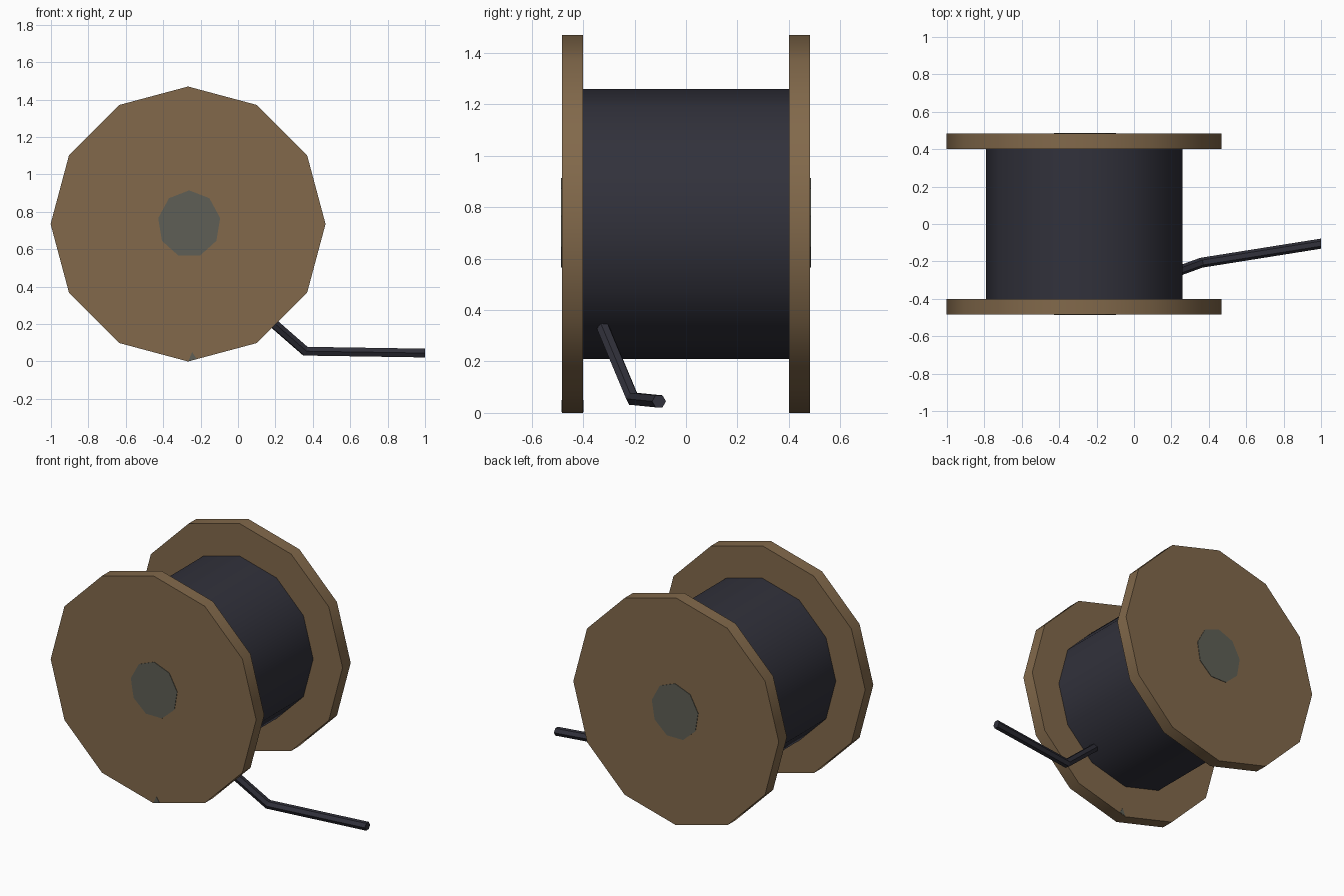
import bpy, bmesh, math
from mathutils import Vector

if "Cube" in bpy.data.objects:
    bpy.data.objects.remove(bpy.data.objects["Cube"])

CX, CZ = -0.267, 0.735      # reel axis


def material(name, rgb):
    m = bpy.data.materials.new(name)
    m.diffuse_color = (*rgb, 1)
    m.use_nodes = True
    m.node_tree.nodes["Principled BSDF"].inputs["Base Color"].default_value = m.diffuse_color
    return m


WOOD = material("brown_wood", (0.223, 0.141, 0.070))
CABLE = material("black_cable", (0.031, 0.031, 0.044))
STEEL = material("grey_steel", (0.112, 0.114, 0.092))


def loft(name, rings, mat, smooth=False):
    """Closed skin through equal-sized rings, capped at both ends."""
    bm = bmesh.new()
    vs = [[bm.verts.new(p) for p in ring] for ring in rings]
    n = len(vs[0])
    for a, b in zip(vs, vs[1:]):
        for i in range(n):
            j = (i + 1) % n
            bm.faces.new((a[i], a[j], b[j], b[i]))
    bm.faces.new(vs[0])
    bm.faces.new(vs[-1])
    bmesh.ops.recalc_face_normals(bm, faces=bm.faces)
    me = bpy.data.meshes.new(name)
    bm.to_mesh(me)
    bm.free()
    me.materials.append(mat)
    ob = bpy.data.objects.new(name, me)
    bpy.context.collection.objects.link(ob)
    if smooth:
        bpy.ops.object.select_all(action='DESELECT')
        ob.select_set(True)
        bpy.context.view_layer.objects.active = ob
        bpy.ops.object.shade_smooth_by_angle(angle=math.radians(40))
    return ob


def prism(name, outline, y0, y1, mat, smooth=False):
    return loft(name, [[(x, y, z) for x, z in outline] for y in (y0, y1)], mat, smooth)


def polygon(radii, sides, cx=CX):
    return [(cx + radii[i % len(radii)] * math.sin(2 * math.pi * i / sides),
             CZ + radii[i % len(radii)] * math.cos(2 * math.pi * i / sides))
            for i in range(sides)]


# Wound cable between the two flanges
prism("cable_drum", polygon([0.525], 12), -0.41, 0.41, CABLE, True)

# Flanges with a ragged steel patch at the hub
hub = [(x, CZ + (z - CZ) * 1.07) for x, z in polygon([0.168, 0.158], 18, -0.261)]
for s, side in ((-1, "front"), (1, "back")):
    prism(side + "_flange", polygon([0.735], 12), s * 0.4, s * 0.483, WOOD, True)
    prism(side + "_hub_plate", hub, s * 0.48, s * 0.486, STEEL)

# Small steel mark at the foot of the front flange, on both faces
mark = [(-0.265, 0.003), (-0.222, 0.014), (-0.245, 0.05)]
prism("front_foot_mark", mark, -0.485, -0.481, STEEL)
prism("inner_foot_mark", mark, -0.402, -0.398, STEEL)

# Loose cable end: hexagonal section swept along a bent path, mitred at the bend
path = [Vector(p) for p in ((1.0, -0.105, 0.045), (0.36, -0.207, 0.055), (0.045, -0.322, 0.33))]
dirs = [(b - a).normalized() for a, b in zip(path, path[1:])]
ring = [path[0] + Vector((0, 0.027 * math.cos(i * math.pi / 3), 0.027 * math.sin(i * math.pi / 3)))
        for i in range(6)]
rings = [ring]
for k, d in enumerate(dirs):
    normal = d + dirs[k + 1] if k + 1 < len(dirs) else d
    ring = [p + d * ((path[k + 1] - p).dot(normal) / d.dot(normal)) for p in ring]
    rings.append(ring)
loft("loose_cable", rings, CABLE)
